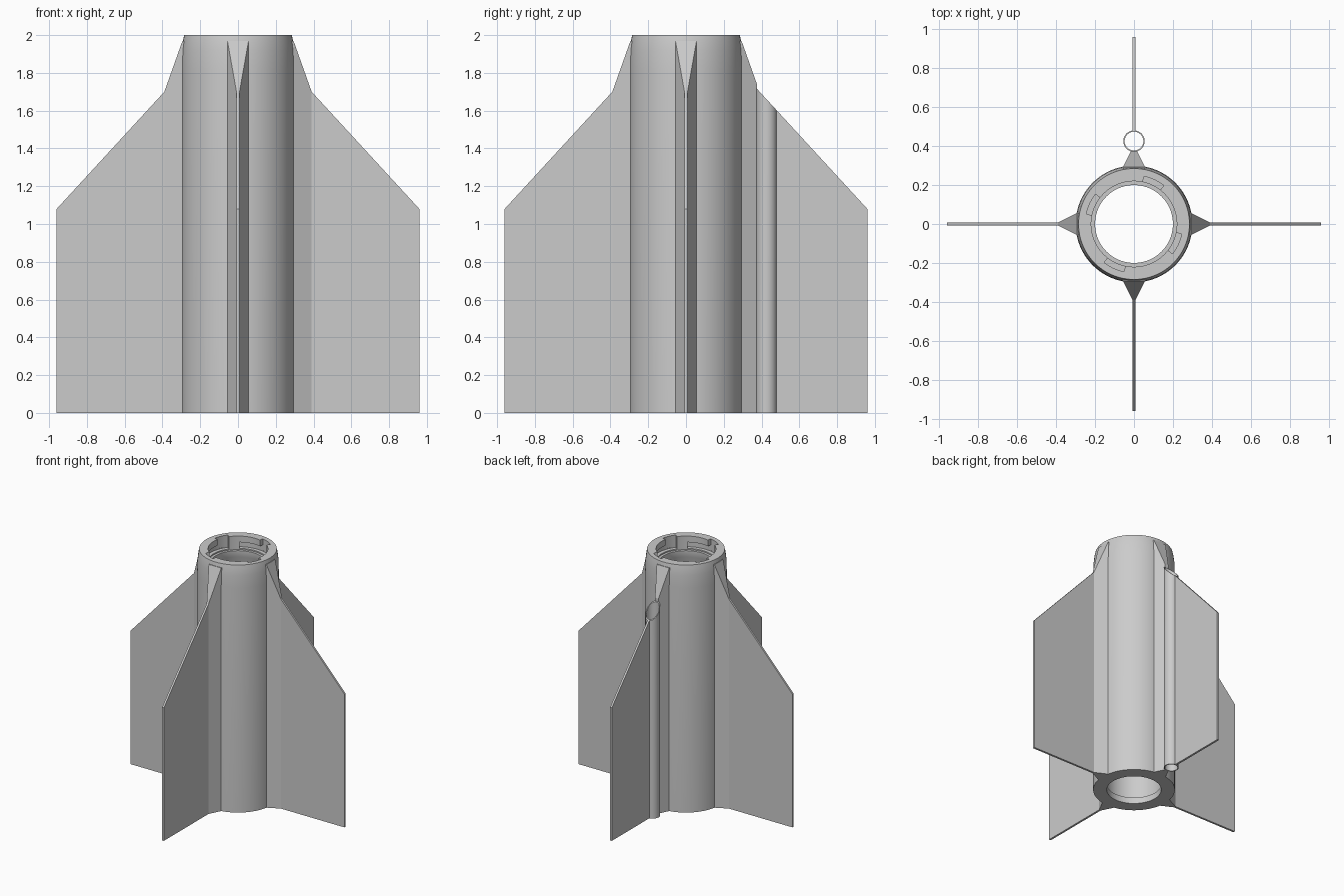
import bpy, bmesh, math
from mathutils import Matrix

if "Cube" in bpy.data.objects:
    bpy.data.objects.remove(bpy.data.objects["Cube"])

grey = bpy.data.materials.new("plain grey")
grey.diffuse_color = (0.6, 0.6, 0.6, 1)
grey.use_nodes = True
grey.node_tree.nodes["Principled BSDF"].inputs["Base Color"].default_value = grey.diffuse_color


def make(name, bm):
    bmesh.ops.recalc_face_normals(bm, faces=bm.faces)
    me = bpy.data.meshes.new(name)
    bm.to_mesh(me)
    bm.free()
    me.materials.append(grey)
    ob = bpy.data.objects.new(name, me)
    bpy.context.collection.objects.link(ob)
    return ob


def smooth(ob):
    bpy.ops.object.select_all(action='DESELECT')
    ob.select_set(True)
    bpy.context.view_layer.objects.active = ob
    bpy.ops.object.shade_smooth_by_angle(angle=math.radians(30))


def lathe(bm, profile, seg, start=0.0, sweep=math.tau):
    """Sweep a closed (r, z) profile round z; partial sweeps get end caps."""
    full = abs(sweep - math.tau) < 1e-6
    rings = []
    for i in range(seg if full else seg + 1):
        a = start + sweep * i / seg
        rings.append([bm.verts.new((r * math.cos(a), r * math.sin(a), z)) for r, z in profile])
    n = len(profile)
    for i in range(seg):
        p, q = rings[i], rings[(i + 1) % len(rings)]
        for j in range(n):
            k = (j + 1) % n
            bm.faces.new((p[j], q[j], q[k], p[k]))
    if not full:
        bm.faces.new(rings[0])
        bm.faces.new(rings[-1])


# Body tube: tapered top, stepped socket, bore and bottom lip
bm = bmesh.new()
lathe(bm, [(0.30, 0), (0.30, 1.82), (0.297, 1.92), (0.291, 1.97), (0.285, 2.0),
           (0.22, 2.0), (0.22, 1.89), (0.20, 1.89), (0.20, 1.84), (0.21, 1.82),
           (0.21, 0.05), (0.20, 0.05), (0.20, 0)], 96)
body = make("body_tube", bm)


# Four L-shaped locking slots: an open notch plus a sideways channel
def cut_slots(name, z0, z1, a0, a1):
    bm = bmesh.new()
    for k in range(4):
        lathe(bm, [(0.208, z0), (0.25, z0), (0.25, z1), (0.208, z1)], 16,
              math.radians(a0 + 90 * k), math.radians(a1 - a0))
    cutter = make(name, bm)
    cutter.hide_render = True
    mod = body.modifiers.new(name, 'BOOLEAN')
    mod.operation = 'DIFFERENCE'
    mod.solver = 'EXACT'
    mod.object = cutter
    bpy.context.view_layer.objects.active = body
    bpy.ops.object.modifier_apply(modifier=name)
    bpy.data.objects.remove(cutter)


cut_slots("slot_notch", 1.905, 2.05, 52.3, 78.3)
cut_slots("slot_channel", 1.9, 1.95, 52.3, 122.3)
smooth(body)


# Fins: columns of (radius, half thickness, top height)
def fin(name, columns, angle):
    bm = bmesh.new()
    cols = [[bm.verts.new((r, s * h, z)) for s, z in ((-1, 0), (1, 0), (1, t), (-1, t))]
            for r, h, t in columns]
    for p, q in zip(cols, cols[1:]):
        for j in range(4):
            k = (j + 1) % 4
            bm.faces.new((p[j], p[k], q[k], q[j]))
    bm.faces.new(cols[0])
    bm.faces.new(cols[-1])
    bmesh.ops.transform(bm, matrix=Matrix.Rotation(math.radians(angle), 4, 'Z'), verts=bm.verts)
    return make(name, bm)


HALF = 0.008
root = [(0.27, 0.056, 1.97), (0.294, 0.056, 1.97)]
knee, tip = (0.39, HALF, 1.70), (0.96, HALF, 1.08)
for name, angle in (("right_fin", 0), ("left_fin", 180), ("front_fin", 270)):
    fin(name, root + [knee, tip], angle)

# Back fin is split by the guide tube
slope = (knee[2] - tip[2]) / (tip[0] - knee[0])
fin("back_fin_root", root + [(0.375, 0.0155, 1.742)], 90)
fin("back_fin", [(0.476, HALF, knee[2] - slope * 0.086), tip], 90)

# Guide tube with its top cut along the fin slope
bm = bmesh.new()
lathe(bm, [(0.055, 0), (0.055, 1), (0.048, 1), (0.048, 0)], 40)
for v in bm.verts:
    v.co.y += 0.426
    if v.co.z > 0.5:
        v.co.z = knee[2] - slope * (v.co.y - knee[0])
smooth(make("guide_tube", bm))
